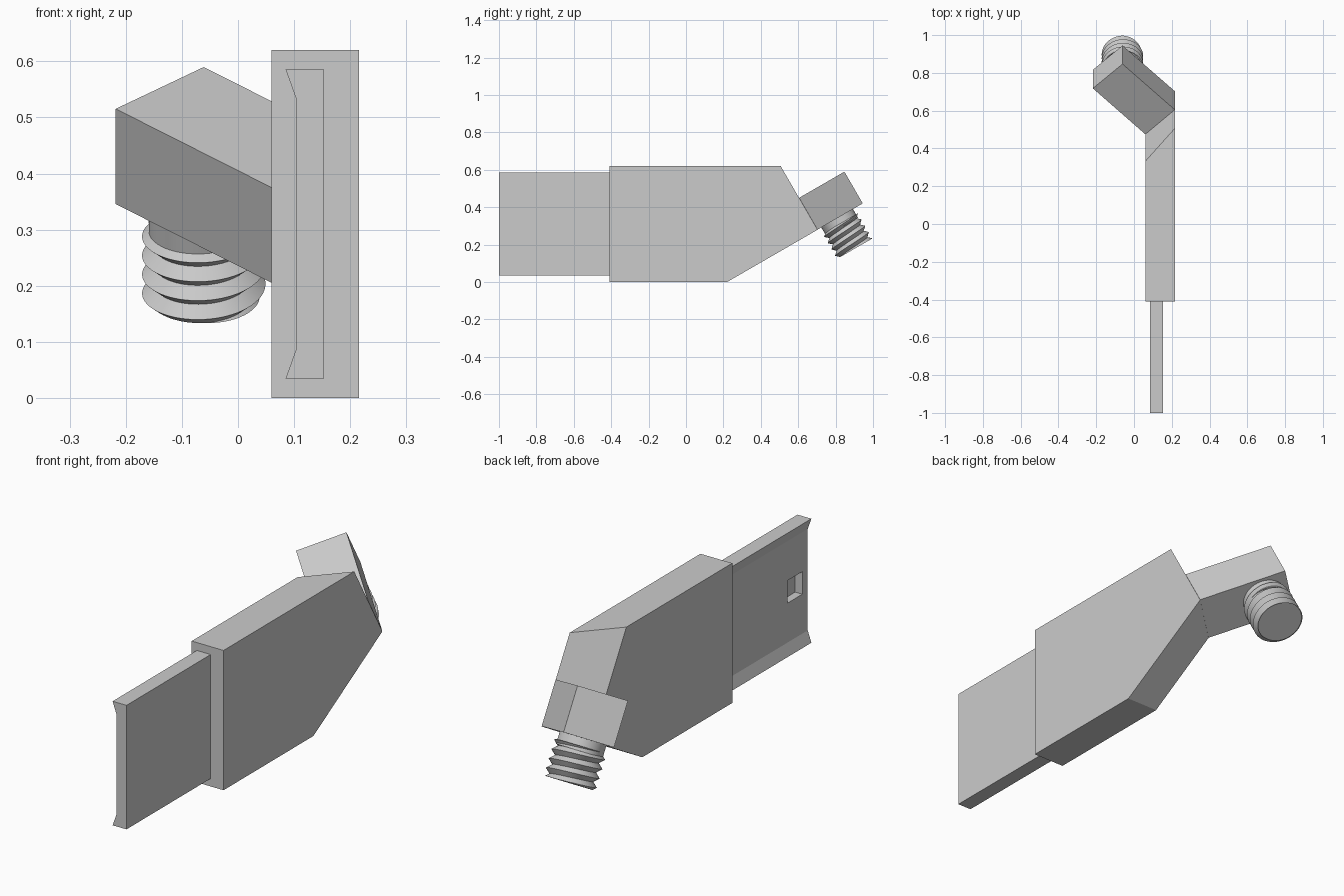
import bpy, bmesh, math
from mathutils import Vector

if "Cube" in bpy.data.objects:
    bpy.data.objects.remove(bpy.data.objects["Cube"])

grey = bpy.data.materials.new("light grey")
grey.use_nodes = True
COLOUR = (0.6, 0.6, 0.6, 1)
grey.diffuse_color = COLOUR
grey.node_tree.nodes["Principled BSDF"].inputs["Base Color"].default_value = COLOUR

# The head and screw share a frame tilted 30 degrees about x
TILT = math.radians(30)
ALONG = Vector((0, math.cos(TILT), math.sin(TILT)))
UP = Vector((0, -math.sin(TILT), math.cos(TILT)))


def finish(name, bm):
    bmesh.ops.recalc_face_normals(bm, faces=bm.faces)
    mesh = bpy.data.meshes.new(name)
    bm.to_mesh(mesh)
    bm.free()
    mesh.materials.append(grey)
    obj = bpy.data.objects.new(name, mesh)
    bpy.context.collection.objects.link(obj)
    return obj


def loft(name, start, end):
    """Solid between two matching outlines."""
    bm = bmesh.new()
    a = [bm.verts.new(p) for p in start]
    b = [bm.verts.new(p) for p in end]
    bm.faces.new(a)
    bm.faces.new(b)
    for i in range(len(a)):
        j = (i + 1) % len(a)
        bm.faces.new((a[i], a[j], b[j], b[i]))
    return finish(name, bm)


def make_active(obj):
    bpy.ops.object.select_all(action="DESELECT")
    obj.select_set(True)
    bpy.context.view_layer.objects.active = obj


# Body: thick plate whose far end is cut on a skewed slope
INNER, OUTER, TOP, FRONT = 0.06, 0.216, 0.62, -0.41


def body_side(x, tip, shoulder):
    return [(x, FRONT, 0), (x, 0.22, 0), (x, *tip), (x, *shoulder), (x, FRONT, TOP)]


loft("body", body_side(INNER, (0.573, 0.204), (0.332, TOP)),
     body_side(OUTER, (0.703, 0.279), (0.506, TOP)))

# Head: slanted block reaching sideways from the end of the body
HEAD_THICK = 0.196
head_plan = [(0.06, 0.475), (-0.218, 0.718), (-0.061, 0.847), (0.216, 0.605)]
head_top = [Vector((x, y, 0.45 + (y - 0.605) * math.tan(TILT))) for x, y in head_plan]
loft("head", head_top, [p - UP * HEAD_THICK for p in head_top])

# Blade: thin tongue with flared top and bottom lips on its inner side
blade_profile = [(0.085, 0.585), (0.153, 0.585), (0.153, 0.035),
                 (0.085, 0.035), (0.103, 0.085), (0.103, 0.535)]
blade = loft("blade", [(x, -1, z) for x, z in blade_profile],
             [(x, FRONT + 0.01, z) for x, z in blade_profile])

# Square pocket in the inner face of the blade
pocket = [(-0.962, 0.26), (-0.857, 0.26), (-0.857, 0.36), (-0.962, 0.36)]
cutter = loft("pocket_cutter", [(0.05, y, z) for y, z in pocket],
              [(0.138, y, z) for y, z in pocket])
cutter.hide_render = True
cut = blade.modifiers.new("pocket", "BOOLEAN")
cut.operation = "DIFFERENCE"
cut.solver = "EXACT"
cut.object = cutter
make_active(blade)
bpy.ops.object.modifier_apply(modifier=cut.name)
bpy.data.objects.remove(cutter)

# Screw: helical V thread, trimmed flat at both ends
TIP = Vector((-0.061, 0.902, 0.178))
PITCH, CREST, ROOT, LENGTH, SEGS = 0.039, 0.11, 0.089, 0.155, 64


def on_screw(angle, radius, height):
    return (TIP + Vector((1, 0, 0)) * math.cos(angle) * radius
            + ALONG * math.sin(angle) * radius + UP * height)


bm = bmesh.new()
rows = []
for row in range(-4, 12):
    radius = CREST if row % 2 == 0 else ROOT
    rows.append([])
    for s in range(SEGS + 1):
        turn = s / SEGS
        height = PITCH * (row / 2 + turn - 0.25)
        rows[-1].append(bm.verts.new(on_screw(turn * math.tau, radius, height)))
for low, high in zip(rows, rows[1:]):
    for s in range(SEGS):
        bm.faces.new((low[s], low[s + 1], high[s + 1], high[s]))
bmesh.ops.remove_doubles(bm, verts=bm.verts, dist=0.0001)
for height, outward in ((0, -UP), (LENGTH, UP)):
    result = bmesh.ops.bisect_plane(bm, geom=bm.verts[:] + bm.edges[:] + bm.faces[:],
                                    plane_co=TIP + UP * height, plane_no=outward,
                                    clear_outer=True)
    rim = [e for e in result["geom_cut"] if isinstance(e, bmesh.types.BMEdge)]
    bmesh.ops.holes_fill(bm, edges=rim, sides=0)
thread = finish("screw_thread", bm)

# Neck: plain cylinder joining the thread to the head
ring = [i * math.tau / SEGS for i in range(SEGS)]
neck = loft("screw_neck", [on_screw(a, 0.098, LENGTH - 0.02) for a in ring],
            [on_screw(a, 0.098, 0.22) for a in ring])

for obj in (thread, neck):
    make_active(obj)
    bpy.ops.object.shade_smooth_by_angle(angle=math.radians(30))
